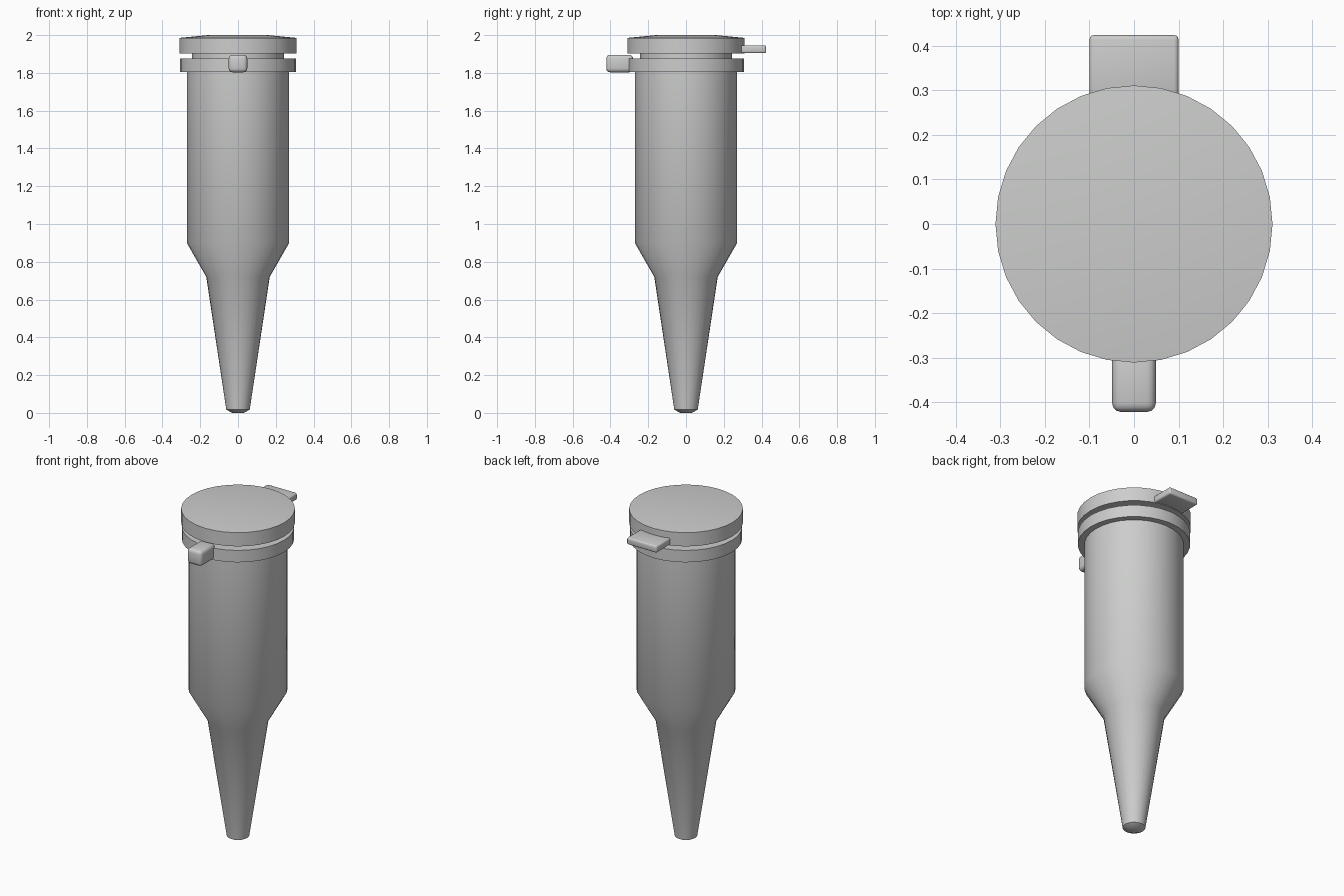
import bpy, math

if "Cube" in bpy.data.objects:
    bpy.data.objects.remove(bpy.data.objects["Cube"])

SIDES = 32

plastic = bpy.data.materials.new("pale grey plastic")
plastic.diffuse_color = (0.6, 0.61, 0.6, 1)
plastic.use_nodes = True
plastic.node_tree.nodes["Principled BSDF"].inputs["Base Color"].default_value = plastic.diffuse_color


def finish(obj, angle=30):
    obj.data.materials.append(plastic)
    bpy.ops.object.select_all(action='DESELECT')
    obj.select_set(True)
    bpy.context.view_layer.objects.active = obj
    bpy.ops.object.shade_smooth_by_angle(angle=math.radians(angle))


def lathe(name, profile):
    """Spin (radius, z) points, bottom to top, into a closed solid."""
    verts = [(r * math.cos(2 * math.pi * i / SIDES), r * math.sin(2 * math.pi * i / SIDES), z)
             for r, z in profile for i in range(SIDES)]
    faces = [(k * SIDES + i, k * SIDES + (i + 1) % SIDES,
              (k + 1) * SIDES + (i + 1) % SIDES, (k + 1) * SIDES + i)
             for k in range(len(profile) - 1) for i in range(SIDES)]
    last = (len(profile) - 1) * SIDES
    faces += [tuple(reversed(range(SIDES))), tuple(range(last, last + SIDES))]
    mesh = bpy.data.meshes.new(name)
    mesh.from_pydata(verts, [], faces)
    obj = bpy.data.objects.new(name, mesh)
    bpy.context.collection.objects.link(obj)
    finish(obj)


def tab(name, lo, hi, bevel):
    """Rounded block between two corners."""
    bpy.ops.mesh.primitive_cube_add(size=1, location=[(a + b) / 2 for a, b in zip(lo, hi)])
    obj = bpy.context.object
    obj.name = name
    obj.scale = [b - a for a, b in zip(lo, hi)]
    bpy.ops.object.transform_apply(location=False, rotation=False, scale=True)
    mod = obj.modifiers.new("round", 'BEVEL')
    mod.width = bevel
    mod.segments = 3
    bpy.ops.object.modifier_apply(modifier=mod.name)
    finish(obj, 35)


# Tube: blunt tip, cone, shoulder, straight barrel
lathe("tube_body", [(0.03, 0.0), (0.062, 0.017), (0.168, 0.72), (0.271, 0.90), (0.271, 1.81)])
# Rim flange and the narrower neck under the cap
lathe("rim_flange", [(0.307, 1.804), (0.307, 1.876)])
lathe("neck", [(0.244, 1.87), (0.244, 1.91)])
# Slightly domed cap
lathe("cap", [(0.311, 1.902), (0.311, 1.985), (0.16, 2.0)])
# Front latch and rear lift tab
tab("front_latch", (-0.049, -0.422, 1.803), (0.049, -0.28, 1.896), 0.02)
tab("rear_tab", (-0.1, 0.28, 1.904), (0.1, 0.424, 1.946), 0.01)
